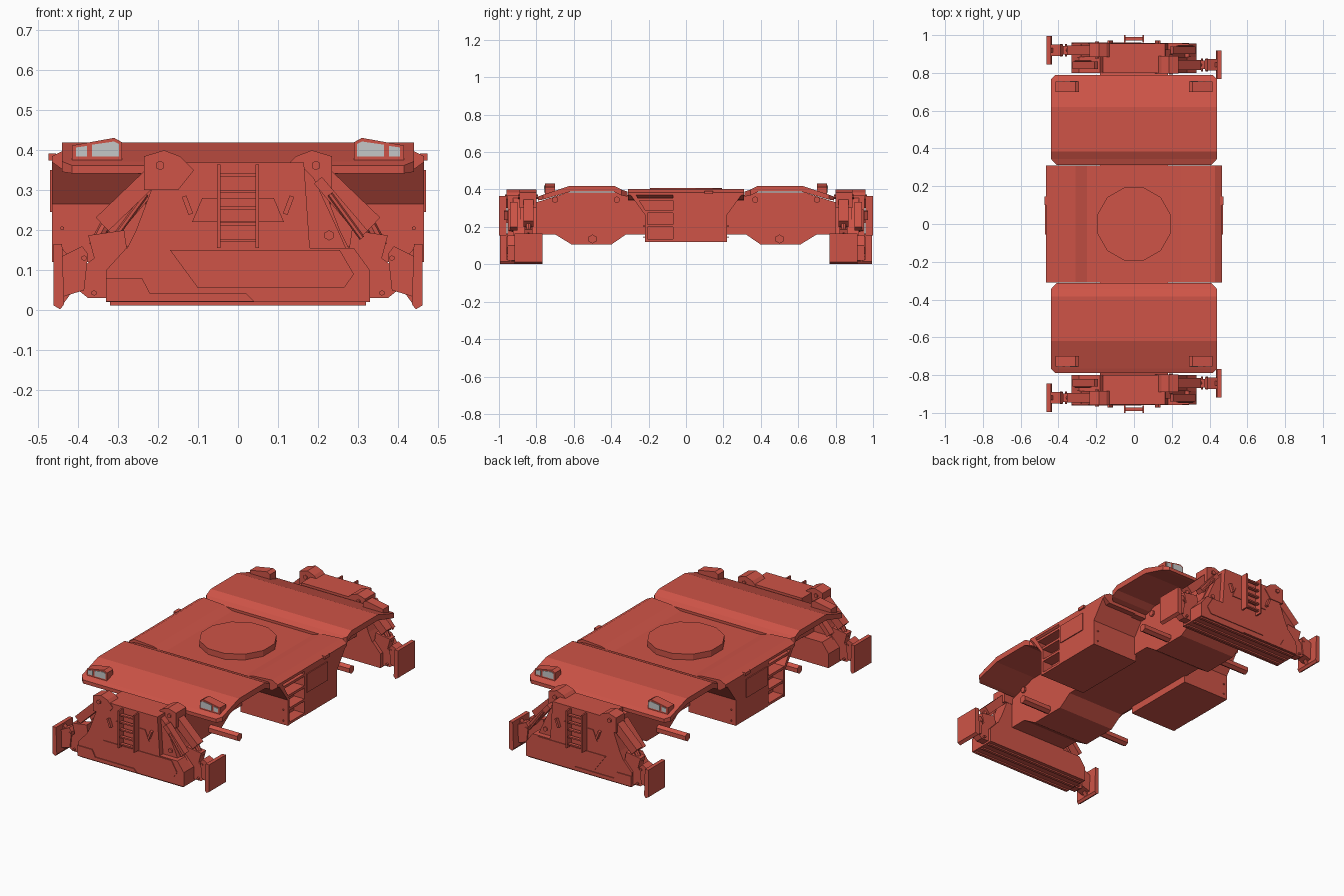
import bpy, bmesh, math
from mathutils import Vector

if "Cube" in bpy.data.objects:
    bpy.data.objects.remove(bpy.data.objects["Cube"])


def material(name, col):
    m = bpy.data.materials.new(name)
    m.diffuse_color = (*col, 1)
    m.use_nodes = True
    m.node_tree.nodes["Principled BSDF"].inputs["Base Color"].default_value = m.diffuse_color
    return m


RED = material("hull red", (0.62, 0.088, 0.063))
GLASS = material("lamp grey", (0.56, 0.57, 0.57))


def finish(name, bm, mat):
    bmesh.ops.recalc_face_normals(bm, faces=bm.faces)
    me = bpy.data.meshes.new(name)
    bm.to_mesh(me)
    bm.free()
    me.materials.append(mat)
    ob = bpy.data.objects.new(name, me)
    bpy.context.collection.objects.link(ob)
    return ob


def prism(name, pts, axis, a, b, mat=RED):
    """Extrude a 2D outline along an axis from a to b."""
    def place(p, t):
        u, v = p
        return {"x": (t, u, v), "y": (u, t, v), "z": (u, v, t)}[axis]
    bm = bmesh.new()
    lo = [bm.verts.new(place(p, a)) for p in pts]
    hi = [bm.verts.new(place(p, b)) for p in pts]
    bm.faces.new(lo)
    bm.faces.new(hi)
    n = len(pts)
    for i in range(n):
        j = (i + 1) % n
        bm.faces.new((lo[i], lo[j], hi[j], hi[i]))
    return finish(name, bm, mat)


def box(name, x0, x1, y0, y1, z0, z1, mat=RED):
    return prism(name, [(x0, y0), (x1, y0), (x1, y1), (x0, y1)], "z", z0, z1, mat)


def rod(name, p, q, r, sides=6):
    p, q = Vector(p), Vector(q)
    bm = bmesh.new()
    bmesh.ops.create_cone(bm, cap_ends=True, segments=sides, radius1=r, radius2=r, depth=(q - p).length)
    rot = (q - p).to_track_quat("Z", "Y").to_matrix()
    bmesh.ops.rotate(bm, verts=bm.verts, matrix=rot)
    bmesh.ops.translate(bm, verts=bm.verts, vec=(p + q) / 2)
    return finish(name, bm, RED)


def bar(name, p, q, w, y0, y1):
    """Flat bar in the xz plane, w wide, between two depths."""
    p, q = Vector(p), Vector(q)
    d = (q - p).normalized()
    n = Vector((-d.y, d.x)) * w / 2
    return prism(name, [tuple(v) for v in (p + n, q + n, q - n, p - n)], "y", y0, y1)


def flip(pts):
    return [(-u, v) for u, v in pts]


# narrow central hull with a drop under each axle
half = [(0, .16), (.32, .16), (.40, .105), (.61, .105), (.70, .16), (.805, .16),
        (.805, .33), (.63, .385), (.38, .385), (.31, .37), (0, .37)]
for s in (-1, 1):
    prism("hull_half", [(s * u, v) for u, v in half], "x", -.18, .18)

# middle deck, lower in the centre
box("deck_centre", -.25, .25, -.31, .31, .34, .375)

# turret ring
prism("turret_ring", [(.2 * math.cos(math.tau * (i + .5) / 12), .2 * math.sin(math.tau * (i + .5) / 12))
                      for i in range(12)], "z", .37, .408)

for s in (-1, 1):
    # side deck rising toward the edge
    prism("side_deck", [(s * u, v) for u, v in
                        [(.25, .345), (.25, .375), (.31, .395), (.43, .403), (.465, .385), (.465, .37), (.43, .345)]],
          "y", -.31, .31)
    # side pod with undercut ends and a recess for the steps
    pod = [(-.30, .375), (-.22, .265), (-.22, .12), (.22, .12), (.22, .265), (.30, .375)]
    prism("side_pod_inner", pod, "x", s * .17, s * .40)
    prism("side_pod_outer", [(-.07, .12), (.22, .12), (.22, .265), (.30, .375), (-.07, .375)],
          "x", s * .395, s * .465)
    prism("pod_front_wall", [(-.30, .375), (-.22, .265), (-.22, .12), (-.205, .12), (-.205, .27), (-.27, .375)],
          "x", s * .395, s * .465)
    for z, y in ((.12, -.215), (.20, -.215), (.275, -.225), (.34, -.27)):
        box("step", s * .395, s * .463, y, -.065, z, z + .014)
    # pod door
    box("pod_door", s * .46, s * .470, -.055, .13, .245, .35)
    box("door_latch", s * .455, s * .474, .10, .145, .375, .392)
    for y in (-.5, .5):
        rod("axle", (s * .15, y, .135), (s * .36, y, .135), .024)
    for y in (-.70, -.37, .37, .70):
        rod("hull_boss", (s * .17, y, .345), (s * .19, y, .345), .018)
    for y in (-.225, .225):
        for z in (.145, .205):
            rod("pod_bolt", (s * .44, y - .002, z), (s * .44, y + .002, z), .005)


def fender(s):
    """Arched mudguard shell with clipped corners."""
    top = [(.312, .388), (.345, .40), (.385, .42), (.62, .42), (.765, .372), (.79, .362)]
    bot = [.362, .368, .388, .388, .346, .342]
    wid = [.41, .44, .44, .44, .44, .415]
    bm = bmesh.new()
    rings = []
    for (y, z), b, w in zip(top, bot, wid):
        rings.append([bm.verts.new(c) for c in
                      ((-w, s * y, b), (w, s * y, b), (w, s * y, z), (-w, s * y, z))])
    bm.faces.new(rings[0])
    bm.faces.new(rings[-1])
    for r, q in zip(rings, rings[1:]):
        for i in range(4):
            j = (i + 1) % 4
            bm.faces.new((r[i], r[j], q[j], q[i]))
    finish("fender", bm, RED)


lamp = [(.29, .365), (.29, .42), (.31, .431), (.415, .412), (.415, .365)]
pane_in = [(.298, .384), (.298, .416), (.31, .422), (.365, .414), (.365, .384)]
pane_out = [(.378, .384), (.378, .411), (.405, .407), (.405, .384)]


def end_unit(s):
    """Mudguard, lamps and stabiliser blade; s = -1 front, 1 back."""
    fender(s)
    for m in (-1, 1):
        def side(pts):
            return [(m * u, v) for u, v in pts]
        prism("headlight", side(lamp), "y", s * .70, s * .755)
        prism("headlight_pane", side(pane_in), "y", s * .752, s * .758, GLASS)
        prism("headlight_pane", side(pane_out), "y", s * .752, s * .758, GLASS)

        # each arm works in its own layer: left outside, right inside
        y0, y1 = (.885, .955) if m < 0 else (.80, .885)
        ym, yo = (y0 + y1) / 2, (.84 if m < 0 else .92)
        prism("blade_upper", side([(.28, .15), (.255, .20), (.20, .345), (.17, .37),
                                   (-.165, .37), (-.18, .15)]), "y", s * y0, s * y1)
        prism("blade_lower", side([(.33, .02), (.33, .10), (.28, .155), (-.29, .155),
                                   (-.33, .10), (-.33, .02)]), "y", s * y0, s * y1)
        prism("arm_lug", side([(.235, .30), (.235, .385), (.185, .40), (.145, .385), (.11, .35), (.15, .30)]),
              "y", s * (y0 - .002), s * (y1 + .004))
        rod("lug_pin", (m * .195, s * (y0 - .008), .362), (m * .195, s * (y1 + .012), .362), .012)
        # ram: thick sleeve, thin piston and a hose beside it
        bar("arm_sleeve", (m * .215, .335), (m * .34, .215), .046, s * (ym - .026), s * (ym + .026))
        rod("arm_piston", (m * .32, s * ym, .235), (m * .36, s * ym, .16), .014, 8)
        bar("rear_link", (m * .20, .325), (m * .315, .19), .026, s * (yo - .02), s * (yo + .02))
        rod("hose", (m * .23, s * (yo + .022), .29), (m * .31, s * (yo + .022), .18), .007, 6)
        # swing arm and foot plate
        prism("swing_arm", side([(.27, .10), (.285, .20), (.375, .187), (.36, .13), (.40, .10), (.40, .05),
                                 (.375, .03), (.28, .03)]), "y", s * (ym - .022), s * (ym + .022))
        prism("foot_bracket", side([(.39, .16), (.45, .13), (.45, .03), (.385, .05), (.375, .14)]),
              "y", s * (ym - .03), s * (ym + .03))
        prism("foot_plate", side([(.462, .165), (.462, .012), (.445, .002), (.435, .015), (.44, .165)]),
              "y", s * (ym - .075), s * (ym + .075))
        prism("foot_rib", side([(.445, .16), (.405, .115), (.412, .05), (.445, .005)]),
              "y", s * (ym - .012), s * (ym + .012))
        for x, z in ((.385, .13), (.36, .043)):
            rod("arm_bolt", (m * x, s * (ym - .034), z), (m * x, s * (ym + .034), z), .007)

        # ladder rails and grab handles
        box("ladder_rail", m * .044, m * .053, s * .96, s * 1.0, .155, .365)
        bar("grab_handle", (m * .135, .285), (m * .118, .24), .012, s * .95, s * .972)
    for i in range(5):
        box("ladder_rung", -.048, .048, s * .972, s * .99, .17 + i * .041, .178 + i * .041)
    # raised cover plates on the outer face
    prism("lower_cover", [(-.33, .022), (-.33, .08), (-.24, .08), (-.22, .042), (.02, .042), (.04, .022)],
          "y", s * .952, s * .960)
    prism("upper_cover", [(-.17, .15), (.255, .15), (.29, .09), (.265, .055), (-.1, .055)],
          "y", s * .952, s * .959)
    prism("ladder_panel", [(-.09, .28), (.09, .28), (.115, .22), (-.115, .22)], "y", s * .952, s * .959)
    # right half of the face plate behind the ladder
    prism("face_plate", [(.16, .15), (.16, .36), (.19, .33), (.255, .19), (.27, .155)], "y", s * .88, s * .925)
    rod("face_boss", (.228, s * .92, .187), (.228, s * .932, .187), .013)
    # bottom rails
    for y in (.82, .875, .93):
        box("blade_rail", -.32, .32, s * y, s * (y + .016), .012, .022)


end_unit(-1)
end_unit(1)
